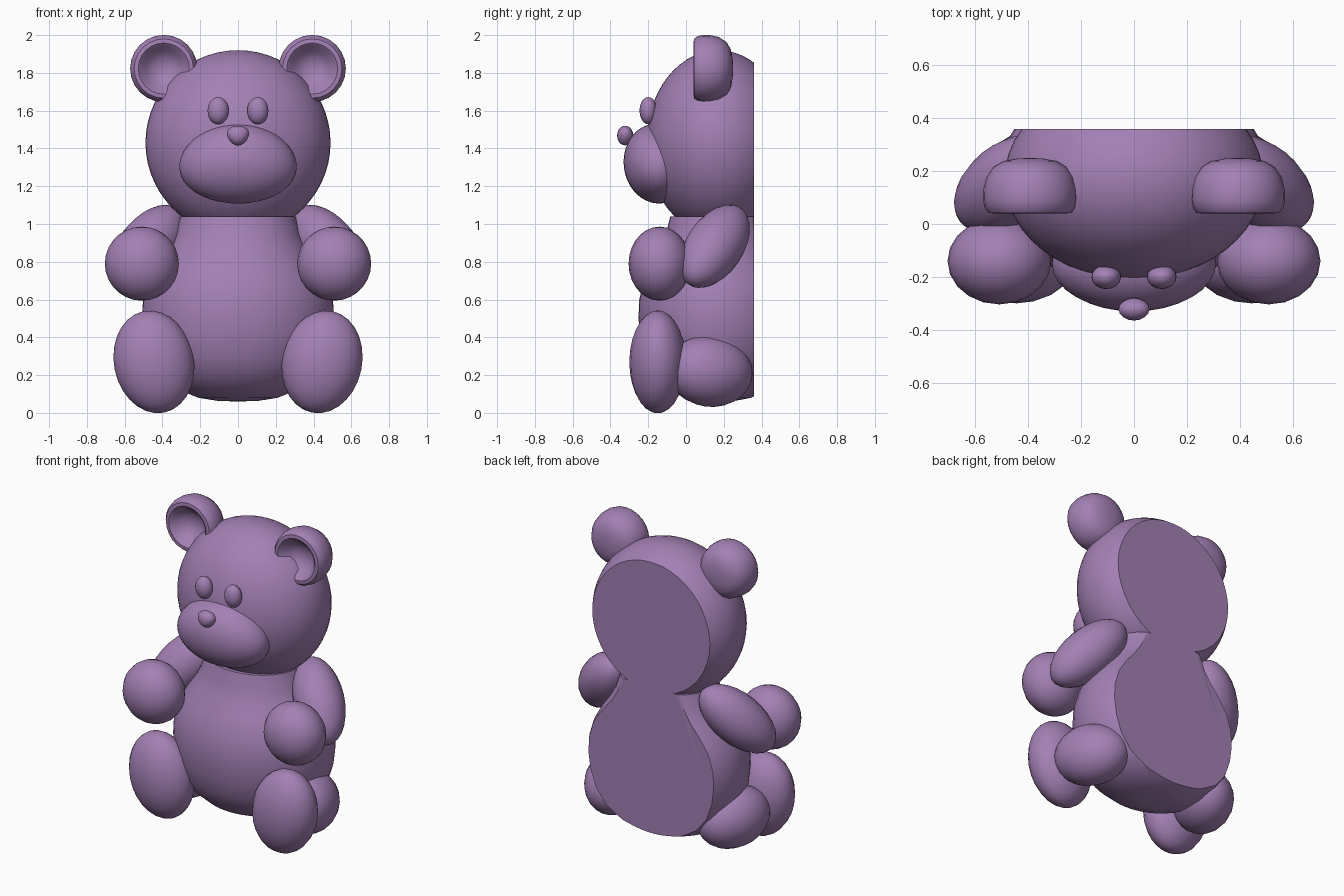
import bpy, bmesh, math
from mathutils import Matrix, Vector

if "Cube" in bpy.data.objects:
    bpy.data.objects.remove(bpy.data.objects["Cube"])

BACK = 0.36  # plane of the flat back

plush = bpy.data.materials.new("plush purple")
plush.diffuse_color = (0.365, 0.215, 0.455, 1)
plush.use_nodes = True
plush.node_tree.nodes["Principled BSDF"].inputs["Base Color"].default_value = plush.diffuse_color


def finish(bm, name, flat_back=False):
    """Turn a bmesh into a smooth-shaded object, optionally cut flat at the back."""
    if flat_back:
        cut = bmesh.ops.bisect_plane(bm, geom=bm.verts[:] + bm.edges[:] + bm.faces[:],
                                     plane_co=(0, BACK, 0), plane_no=(0, 1, 0), clear_outer=True)
        rim = [e for e in cut["geom_cut"] if isinstance(e, bmesh.types.BMEdge)]
        bmesh.ops.contextual_create(bm, geom=rim)
    bmesh.ops.recalc_face_normals(bm, faces=bm.faces[:])
    mesh = bpy.data.meshes.new(name)
    bm.to_mesh(mesh)
    bm.free()
    mesh.materials.append(plush)
    obj = bpy.data.objects.new(name, mesh)
    bpy.context.collection.objects.link(obj)
    bpy.ops.object.select_all(action='DESELECT')
    bpy.context.view_layer.objects.active = obj
    obj.select_set(True)
    bpy.ops.object.shade_smooth_by_angle(angle=math.radians(40))
    return obj


def ellipsoid(name, center, radii, rot=None, seg=24, rings=14, flat_back=False, taper=0):
    bm = bmesh.new()
    bmesh.ops.create_uvsphere(bm, u_segments=seg, v_segments=rings, radius=1)
    for v in bm.verts:
        v.co.x *= 1 + taper * v.co.z
    m = Matrix.Translation(center) @ (rot or Matrix()) @ Matrix.Diagonal((*radii, 1))
    bmesh.ops.transform(bm, matrix=m, verts=bm.verts)
    return finish(bm, name, flat_back)


def lathe(name, profile, matrix, seg=32, flat_back=False):
    """Spin (radius, height) points around z, then place with the matrix."""
    bm = bmesh.new()
    pts = [bm.verts.new((r, 0, z)) for r, z in profile]
    edges = [bm.edges.new(p) for p in zip(pts, pts[1:])]
    bmesh.ops.spin(bm, geom=pts + edges, axis=(0, 0, 1), cent=(0, 0, 0),
                   angle=2 * math.pi, steps=seg, use_merge=True)
    bmesh.ops.remove_doubles(bm, verts=bm.verts[:], dist=1e-4)
    bmesh.ops.transform(bm, matrix=matrix, verts=bm.verts)
    return finish(bm, name, flat_back)


def along(direction):
    """Rotation that points the local z axis along a direction."""
    return Vector(direction).to_track_quat('Z', 'Y').to_matrix().to_4x4()


# Head and pear-shaped body, both cut flat at the back
ellipsoid("head", (0, 0.17, 1.43), (0.49, 0.38, 0.49), seg=48, rings=28, flat_back=True)
body = [(0, 0.06), (0.11, 0.064), (0.21, 0.08), (0.31, 0.12), (0.40, 0.19), (0.46, 0.28),
        (0.495, 0.39), (0.508, 0.50), (0.503, 0.60), (0.475, 0.70), (0.425, 0.79),
        (0.37, 0.87), (0.335, 0.94), (0.305, 1.04), (0, 1.04)]
lathe("body", body, Matrix.Translation((0, 0.17, 0)) @ Matrix.Diagonal((1, 0.83, 1, 1)),
      seg=48, flat_back=True)

# Face
ellipsoid("muzzle", (0, -0.15, 1.32), (0.31, 0.18, 0.212),
          Matrix.Rotation(0.12, 4, 'X'), seg=32, rings=20, taper=-0.08)
ellipsoid("nose", (0, -0.322, 1.468), (0.057, 0.043, 0.052), seg=16, rings=10, taper=0.25)

# Ear cup profile: hollow front, rounded rim, domed back
ear = [(0, 0.13), (0.05, 0.12), (0.09, 0.095), (0.118, 0.055), (0.135, 0.04), (0.157, 0.042),
       (0.171, 0.06), (0.178, 0.09), (0.177, 0.13), (0.166, 0.175), (0.14, 0.215),
       (0.10, 0.238), (0.05, 0.247), (0, 0.25)]

for side, label in ((-1, "left"), (1, "right")):
    ellipsoid(f"{label}_eye", (side * 0.105, -0.2, 1.6), (0.056, 0.046, 0.072), seg=16, rings=12)
    lathe(f"{label}_ear", ear,
          Matrix.Translation((side * 0.393, 0, 1.823)) @ Matrix.Rotation(-math.pi / 2, 4, 'X'), seg=24)
    # Arm slopes outward, forward and down to a round paw
    ellipsoid(f"{label}_arm", (side * 0.478, 0.152, 0.882), (0.152, 0.152, 0.28),
              along((side * 0.57, -0.46, -0.68)), seg=20)
    ellipsoid(f"{label}_paw", (side * 0.509, -0.14, 0.79), (0.196, 0.164, 0.196), seg=20)
    # Leg reaches forward to an upright oval foot
    ellipsoid(f"{label}_leg", (side * 0.43, 0.125, 0.22), (0.175, 0.188, 0.235),
              along((side * 0.35, -0.9, 0.12)), seg=20)
    ellipsoid(f"{label}_foot", (side * 0.445, -0.15, 0.27), (0.212, 0.15, 0.274),
              Matrix.Rotation(side * 0.2, 4, 'Y'), seg=20)
